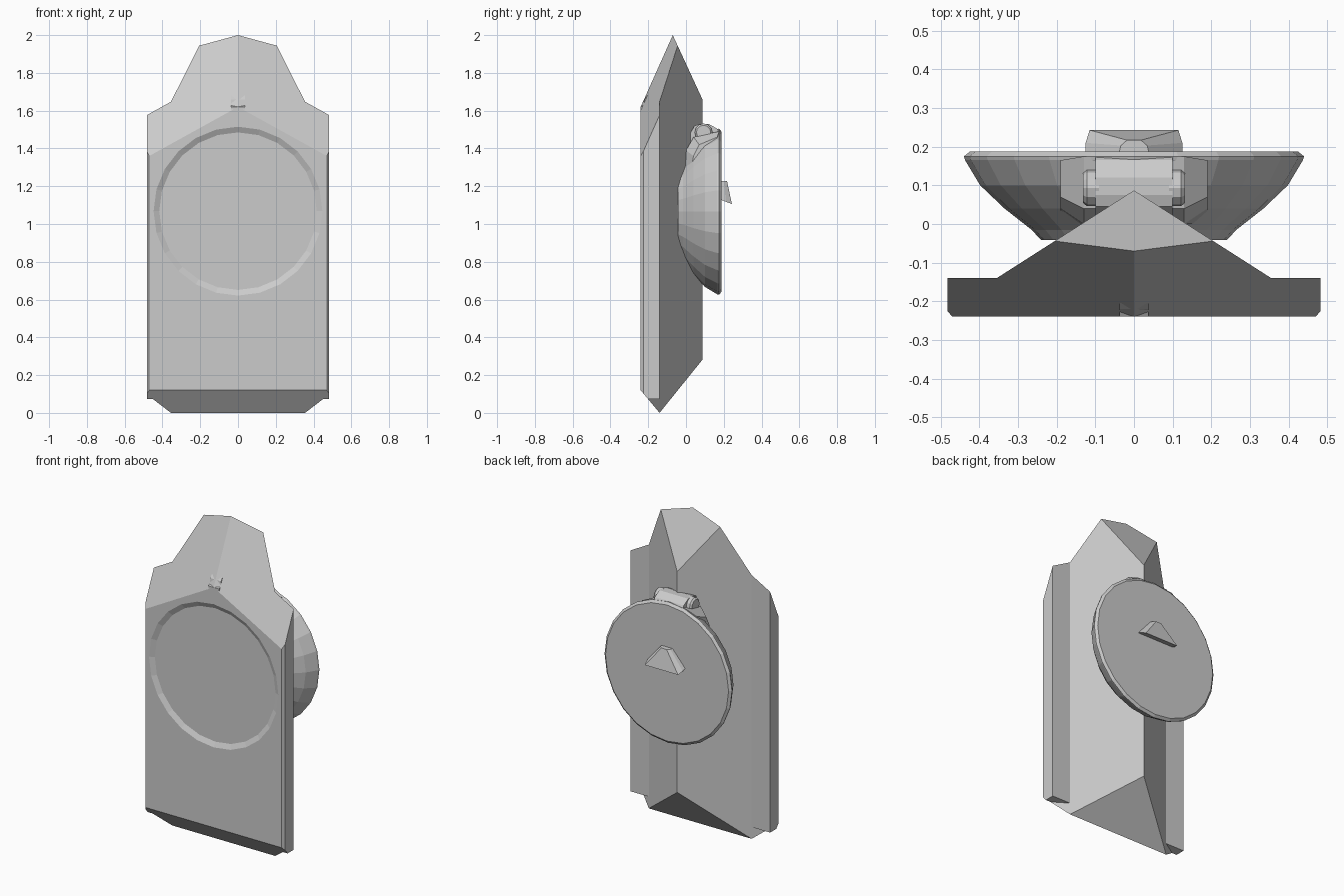
import bpy, bmesh, math
from mathutils import Vector

if "Cube" in bpy.data.objects:
    bpy.data.objects.remove(bpy.data.objects["Cube"])


def finish(name, bm):
    bmesh.ops.recalc_face_normals(bm, faces=bm.faces[:])
    me = bpy.data.meshes.new(name)
    bm.to_mesh(me)
    bm.free()
    ob = bpy.data.objects.new(name, me)
    bpy.context.collection.objects.link(ob)
    return ob


def loft(bm, rings):
    """Closed solid through rings of equal point count."""
    loops = [[bm.verts.new(p) for p in r] for r in rings]
    n = len(loops[0])
    for a, b in zip(loops, loops[1:]):
        for i in range(n):
            j = (i + 1) % n
            bm.faces.new((a[i], a[j], b[j], b[i]))
    bm.faces.new(loops[0])
    bm.faces.new(loops[-1])
    return bm


def lathe_y(name, profile, cz, n=24):
    """Turned shape around the y axis at height cz; profile of (radius, y)."""
    rings = [[(r * math.sin(2 * math.pi * i / n), y, cz + r * math.cos(2 * math.pi * i / n))
              for i in range(n)] for r, y in profile]
    return finish(name, loft(bmesh.new(), rings))


def along_x(name, stations):
    """Solid along x; stations of (x, [(y, z), ...])."""
    rings = [[(x, y, z) for y, z in pts] for x, pts in stations]
    return finish(name, loft(bmesh.new(), rings))


def slice_off(bm, co, no):
    geom = bm.verts[:] + bm.edges[:] + bm.faces[:]
    res = bmesh.ops.bisect_plane(bm, geom=geom, plane_co=co, plane_no=no,
                                 dist=1e-5, clear_outer=True)
    edges = [e for e in res['geom_cut'] if isinstance(e, bmesh.types.BMEdge)
             and e.is_boundary]
    bmesh.ops.edgenet_fill(bm, edges=edges)


def subtract(target, cutter):
    m = target.modifiers.new('cut', 'BOOLEAN')
    m.operation, m.solver, m.object = 'DIFFERENCE', 'EXACT', cutter
    bpy.context.view_layer.objects.active = target
    bpy.ops.object.modifier_apply(modifier=m.name)
    bpy.data.objects.remove(cutter)


# faceted body: extruded section with the ends sliced to points
half = [(0.47, -0.24), (0.483, -0.225), (0.483, -0.14), (0.355, -0.14)]
section = half + [(0, 0.087)] + [(-x, y) for x, y in reversed(half)]
bm = loft(bmesh.new(), [[(x, y, z) for x, y in section] for z in (-0.3, 2.6)])
for s in (1, -1):
    slice_off(bm, Vector((0, -0.24, 1.62)), Vector((0.553 * s, -2.235, 1)))
slice_off(bm, Vector((0, 0.087, 1.66)), Vector((0, 2.166, 1)))
slice_off(bm, Vector((0, -0.14, 0)), Vector((0, -1.2, -1)))
slice_off(bm, Vector((0, -0.14, 0)), Vector((0, 1.24, -1)))
body = finish('body', bm)

# notches under the side flanges
for s in (1, -1):
    tri = [(0.355, -0.14), (0.53, -0.252), (0.6, -0.1), (0.36, -0.1)]
    subtract(body, finish('notch_cutter', loft(
        bmesh.new(), [[(s * x, y, z) for x, y in tri] for z in (-0.2, 0.073)])))

# shallow round recess in the front face
subtract(body, lathe_y('recess_cutter', [(0.477, -0.255), (0.417, -0.225)], 1.068))

# small catch above the recess
catch = [(-0.24, 1.605), (-0.24, 1.62), (-0.224, 1.63), (-0.22, 1.66),
         (-0.205, 1.68), (-0.18, 1.66), (-0.2, 1.605)]
along_x('catch', [(x, catch) for x in (-0.037, 0.037)])

# round bowl with flat lid on the back
lathe_y('bowl', [(0.24, -0.042), (0.265, -0.015), (0.335, 0.04), (0.398, 0.1),
                 (0.437, 0.165), (0.44, 0.175), (0.425, 0.187)], 1.065)

# fairing from bowl up to the hinge
inner = [(0.175, 1.49), (0.04, 1.46), (0.0, 1.39), (-0.018, 1.15), (0.17, 1.15)]
outer = [(0.165, 1.46), (0.07, 1.42), (0.04, 1.36), (0.0, 1.15), (0.16, 1.15)]
along_x('fairing', [(-0.19, outer), (-0.13, inner), (0.13, inner), (0.19, outer)])

# hinge block and its two collars
block = [(0.022, 1.42), (0.025, 1.485), (0.045, 1.52), (0.075, 1.53), (0.12, 1.53),
         (0.165, 1.505), (0.185, 1.47), (0.18, 1.42)]
along_x('hinge_block', [(x, block) for x in (-0.1, 0.1)])
for side, s in (('left', -1), ('right', 1)):
    def circ(r):
        return [(0.093 + r * math.cos(math.pi * i / 6), 1.485 + r * math.sin(math.pi * i / 6))
                for i in range(12)]
    along_x('hinge_collar_' + side, [(s * 0.09, circ(0.047)), (s * 0.122, circ(0.047)),
                                     (s * 0.132, circ(0.038))])

# flared hood on the lid
top = [(-0.04, 0.18), (-0.034, 0.203), (-0.018, 0.217), (0.018, 0.217), (0.034, 0.203), (0.04, 0.18)]
low = [(-0.125, 0.18), (-0.125, 0.21), (-0.115, 0.243), (0.115, 0.243), (0.125, 0.21), (0.125, 0.18)]
finish('hood', loft(bmesh.new(), [
    [(x, y, 1.228) for x, y in top],
    [(x, y, 1.127 - (y - 0.187) * 0.38) for x, y in low]]))
